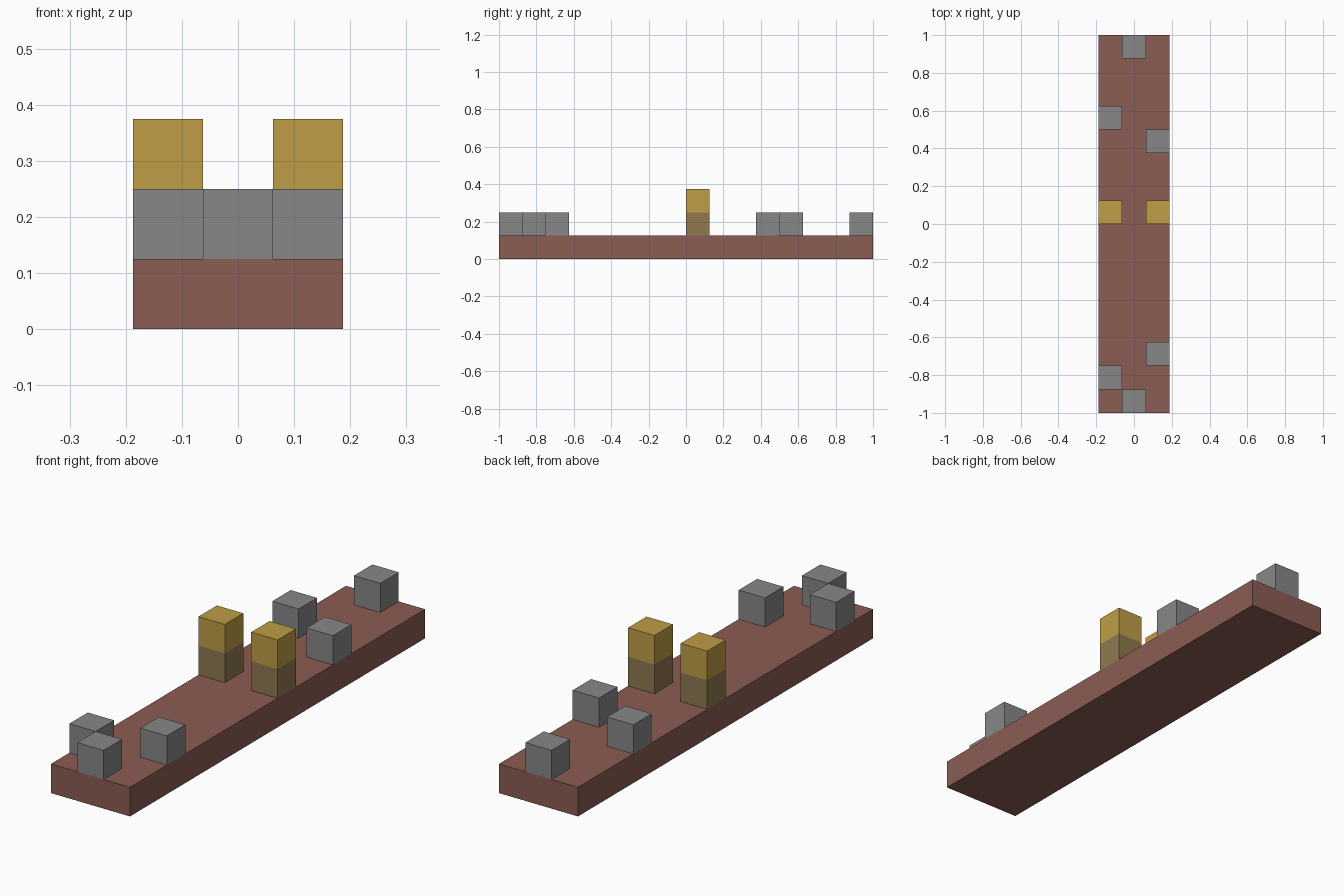
import bpy
import bmesh
from mathutils import Vector

if "Cube" in bpy.data.objects:
    bpy.data.objects.remove(bpy.data.objects["Cube"], do_unlink=True)

U = 0.125  # side of one block


def material(name, rgb):
    mat = bpy.data.materials.new(name)
    mat.use_nodes = True
    mat.diffuse_color = (*rgb, 1)
    mat.node_tree.nodes["Principled BSDF"].inputs["Base Color"].default_value = (*rgb, 1)
    return mat


brown = material("red brown", (0.258, 0.109, 0.087))
grey = material("stone grey", (0.242, 0.242, 0.242))
gold = material("gold", (0.515, 0.337, 0.061))
taupe = material("dull taupe", (0.275, 0.191, 0.08))


def box(name, size, base, mats, split=None):
    """Box standing on the point base; split cuts it level and colours the part above."""
    bm = bmesh.new()
    bmesh.ops.create_cube(bm, size=1)
    bmesh.ops.scale(bm, vec=size, verts=bm.verts)
    bmesh.ops.translate(bm, vec=Vector(base) + Vector((0, 0, size[2] / 2)), verts=bm.verts)
    if split is not None:
        bmesh.ops.bisect_plane(bm, geom=bm.verts[:] + bm.edges[:] + bm.faces[:],
                               plane_co=(0, 0, split), plane_no=(0, 0, 1))
        for face in bm.faces:
            face.material_index = int(face.calc_center_median().z > split)
    mesh = bpy.data.meshes.new(name)
    bm.to_mesh(mesh)
    bm.free()
    for mat in mats:
        mesh.materials.append(mat)
    obj = bpy.data.objects.new(name, mesh)
    bpy.context.collection.objects.link(obj)
    return obj


# Long floor slab
box("floor_slab", (3 * U, 16 * U, U), (0, 0, 0), [brown])

# Scattered blocks: column and row on the slab, in block units
for i, (col, row) in enumerate([(0, 7.5), (-1, 4.5), (1, 3.5),
                                (1, -5.5), (-1, -6.5), (0, -7.5)], 1):
    box(f"stone_block_{i}", (U, U, U), (col * U, row * U, U), [grey])

# Pair of two-tone posts
for side, sign in (("left", 1), ("right", -1)):
    box(f"post_{side}", (U, U, 2 * U), (sign * U, U / 2, U), [taupe, gold], split=2 * U)
